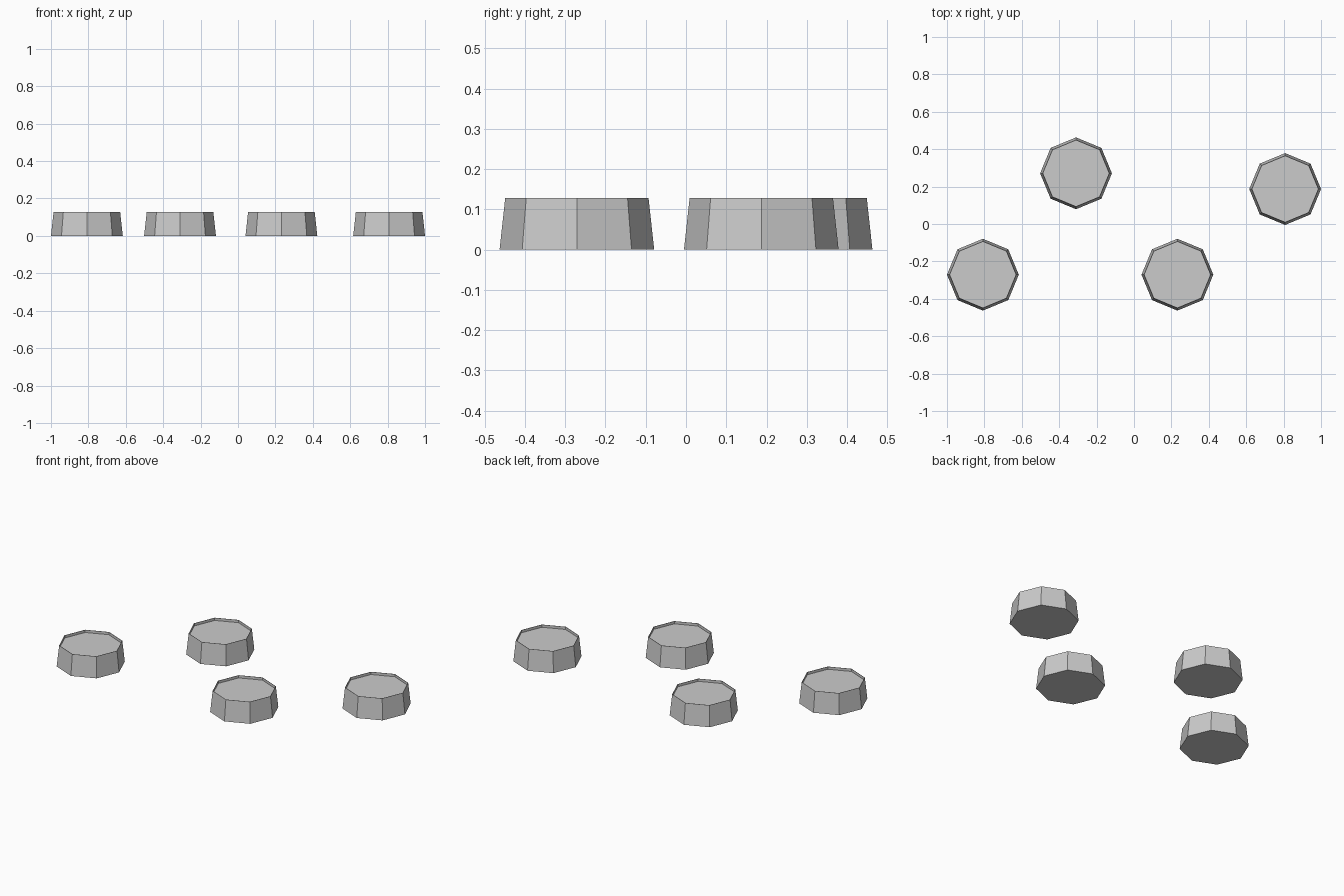
import bpy, bmesh

if "Cube" in bpy.data.objects:
    bpy.data.objects.remove(bpy.data.objects["Cube"])

R_BOTTOM, R_TOP, HEIGHT = 0.192, 0.178, 0.128
CENTRES = [(-0.808, -0.271), (-0.31, 0.271), (0.232, -0.271), (0.808, 0.187)]


def make_foot(name, x, y):
    bm = bmesh.new()
    # tapered eight-sided body
    bmesh.ops.create_cone(bm, cap_ends=True, segments=8,
                          radius1=R_BOTTOM, radius2=R_TOP, depth=HEIGHT)
    # shallow recess in the top with a very thin rim
    top = [f for f in bm.faces if f.normal.z > 0.9]
    bmesh.ops.inset_region(bm, faces=top, thickness=0.002, use_even_offset=True)
    rim_inner = [f for f in bm.faces if f.normal.z > 0.9 and len(f.verts) == 8]
    result = bmesh.ops.extrude_discrete_faces(bm, faces=rim_inner)
    for f in result["faces"]:
        bmesh.ops.translate(bm, verts=f.verts, vec=(0, 0, -0.016))
    bmesh.ops.recalc_face_normals(bm, faces=bm.faces)
    mesh = bpy.data.meshes.new(name)
    bm.to_mesh(mesh)
    bm.free()
    foot = bpy.data.objects.new(name, mesh)
    foot.location = (x, y, HEIGHT / 2)
    bpy.context.collection.objects.link(foot)


# four separate feet
for i, (x, y) in enumerate(CENTRES, 1):
    make_foot(f"octagonal_foot_{i}", x, y)
